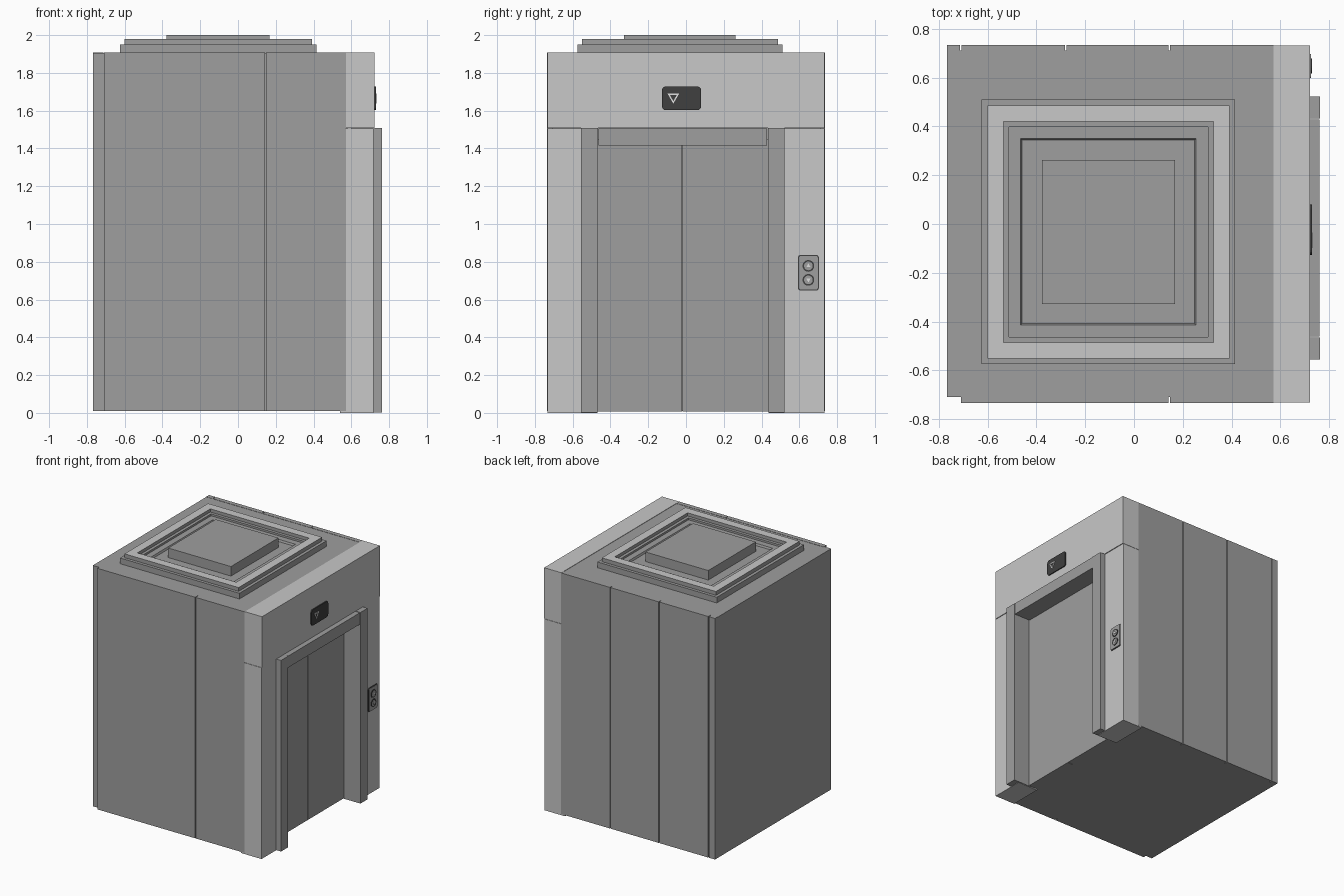
import bpy, bmesh, math

if "Cube" in bpy.data.objects:
    bpy.data.objects.remove(bpy.data.objects["Cube"])


def mat(name, v):
    m = bpy.data.materials.new(name)
    m.diffuse_color = (v, v, v, 1)
    m.use_nodes = True
    m.node_tree.nodes["Principled BSDF"].inputs["Base Color"].default_value = m.diffuse_color
    return m


LIGHT = mat("light grey", 0.58)
MID = mat("mid grey", 0.345)
DARK = mat("charcoal", 0.05)
WHITE = mat("pale symbol", 0.75)


def finish(name, bm, *mats):
    bmesh.ops.recalc_face_normals(bm, faces=bm.faces)
    me = bpy.data.meshes.new(name)
    bm.to_mesh(me)
    bm.free()
    ob = bpy.data.objects.new(name, me)
    bpy.context.collection.objects.link(ob)
    for m in mats:
        me.materials.append(m)
    return ob


def box(name, x, y, z, m):
    bm = bmesh.new()
    bmesh.ops.create_cube(bm, size=1)
    for v in bm.verts:
        v.co = [r[0] + (c + 0.5) * (r[1] - r[0]) for c, r in zip(v.co, (x, y, z))]
    return finish(name, bm, m)


def plate(name, pts, x0, x1, m, hole=None):
    """Extrude a y-z outline along x, optionally with a matching hole."""
    bm = bmesh.new()
    n = len(pts)
    rings = [[bm.verts.new((x, *p)) for p in o]
             for x in (x0, x1) for o in ((pts, hole) if hole else (pts,))]
    if hole:
        a, b, c, d = rings
        pairs = ((a, b), (c, d), (a, c), (b, d))
    else:
        pairs = (rings,)
        for r in rings:
            bm.faces.new(r)
    for p, q in pairs:
        for i in range(n):
            j = (i + 1) % n
            bm.faces.new((p[i], p[j], q[j], q[i]))
    return finish(name, bm, m)


def circle(y, z, r, n=24, start=0.0):
    return [(y + r * math.cos(start + math.tau * i / n),
             z + r * math.sin(start + math.tau * i / n)) for i in range(n)]


def rounded(y0, y1, z0, z1, r):
    out = []
    for cy, cz, a in ((y1 - r, z1 - r, 0), (y0 + r, z1 - r, 90),
                      (y0 + r, z0 + r, 180), (y1 - r, z0 + r, 270)):
        for k in range(5):
            t = math.radians(a + 22.5 * k)
            out.append((cy + r * math.cos(t), cz + r * math.sin(t)))
    return out


# Cab body with separate side cladding panels and narrow seams
box("cab_body", (-0.767, 0.58), (-0.71, 0.712), (0.01, 1.905), MID)
G = 0.003
for side, name, seams in ((1, "left", (-0.767 - G, -0.71, -0.28, 0.145, 0.572 + G)),
                          (-1, "right", (-0.71 - G, 0.145, 0.572 + G))):
    for i, (a, b) in enumerate(zip(seams, seams[1:])):
        box(f"{name}_side_panel_{i + 1}", (a + G, b - G),
            sorted((side * 0.70, side * 0.735)), (0.01, 1.907), MID)

# Front wall: header and two piers
box("header_wall", (0.572, 0.722), (-0.733, 0.733), (1.507, 1.908), LIGHT)
for name, y in (("right_pier", (-0.733, -0.47)), ("left_pier", (0.44, 0.733))):
    box(name, (0.572, 0.718), y, (0, 1.505), LIGHT)
    box(name + "_foot", (0.54, 0.572), y, (0, 0.012), LIGHT)

# Door surround and sliding doors
box("right_jamb", (0.60, 0.763), (-0.555, -0.465), (0.003, 1.507), MID)
box("left_jamb", (0.60, 0.763), (0.433, 0.522), (0.003, 1.507), MID)
box("lintel", (0.60, 0.761), (-0.462, 0.428), (1.415, 1.506), MID)
box("right_door", (0.57, 0.62), (-0.48, -0.022), (0.008, 1.45), MID)
box("left_door", (0.57, 0.62), (-0.018, 0.45), (0.008, 1.45), MID)

# Stepped roof hatch: nested rectangles given as (inset, height)
steps = ((0, 1.90), (0, 1.95), (0.0235, 1.95), (0.0235, 1.98), (0.089, 1.98),
         (0.089, 1.955), (0.112, 1.955), (0.112, 1.94), (0.16, 1.94),
         (0.166, 1.925), (0.247, 1.925), (0.247, 2.0))
bm = bmesh.new()
loops = []
for d, z in steps:
    hx, hy = 0.52 - d, 0.5425 - d
    loops.append([bm.verts.new((-0.105 + sx * hx, -0.0325 + sy * hy, z))
                  for sx, sy in ((-1, -1), (1, -1), (1, 1), (-1, 1))])
for p, q in zip(loops, loops[1:]):
    for i in range(4):
        j = (i + 1) % 4
        bm.faces.new((p[i], p[j], q[j], q[i]))
bm.faces.new(loops[-1])
bm.faces.new(loops[0])
for f in bm.faces:
    if all(abs(v.co.z - 1.98) < 1e-4 for v in f.verts):
        f.material_index = 1
finish("roof_hatch", bm, MID, LIGHT)

# Direction display above the doors
plate("display_panel", rounded(-0.127, 0.08, 1.603, 1.728, 0.02), 0.715, 0.73, DARK)
DOWN, UP = -math.pi / 2, math.pi / 2
plate("display_arrow", circle(-0.067, 1.673, 0.036, 3, DOWN), 0.729, 0.733, WHITE,
      circle(-0.067, 1.673, 0.022, 3, DOWN))

# Call button panel
plate("button_border", rounded(0.593, 0.703, 0.648, 0.836, 0.012), 0.71, 0.722, DARK)
plate("button_panel", rounded(0.598, 0.698, 0.653, 0.831, 0.01), 0.715, 0.725, MID)
for name, z, a in (("up", 0.778, UP), ("down", 0.704, DOWN)):
    plate(name + "_button_ring", circle(0.648, z, 0.031), 0.72, 0.729, DARK,
          circle(0.648, z, 0.023))
    plate(name + "_button", circle(0.648, z, 0.023), 0.72, 0.728, MID)
    plate(name + "_button_arrow", circle(0.648, z, 0.013, 3, a), 0.727, 0.73, WHITE)
